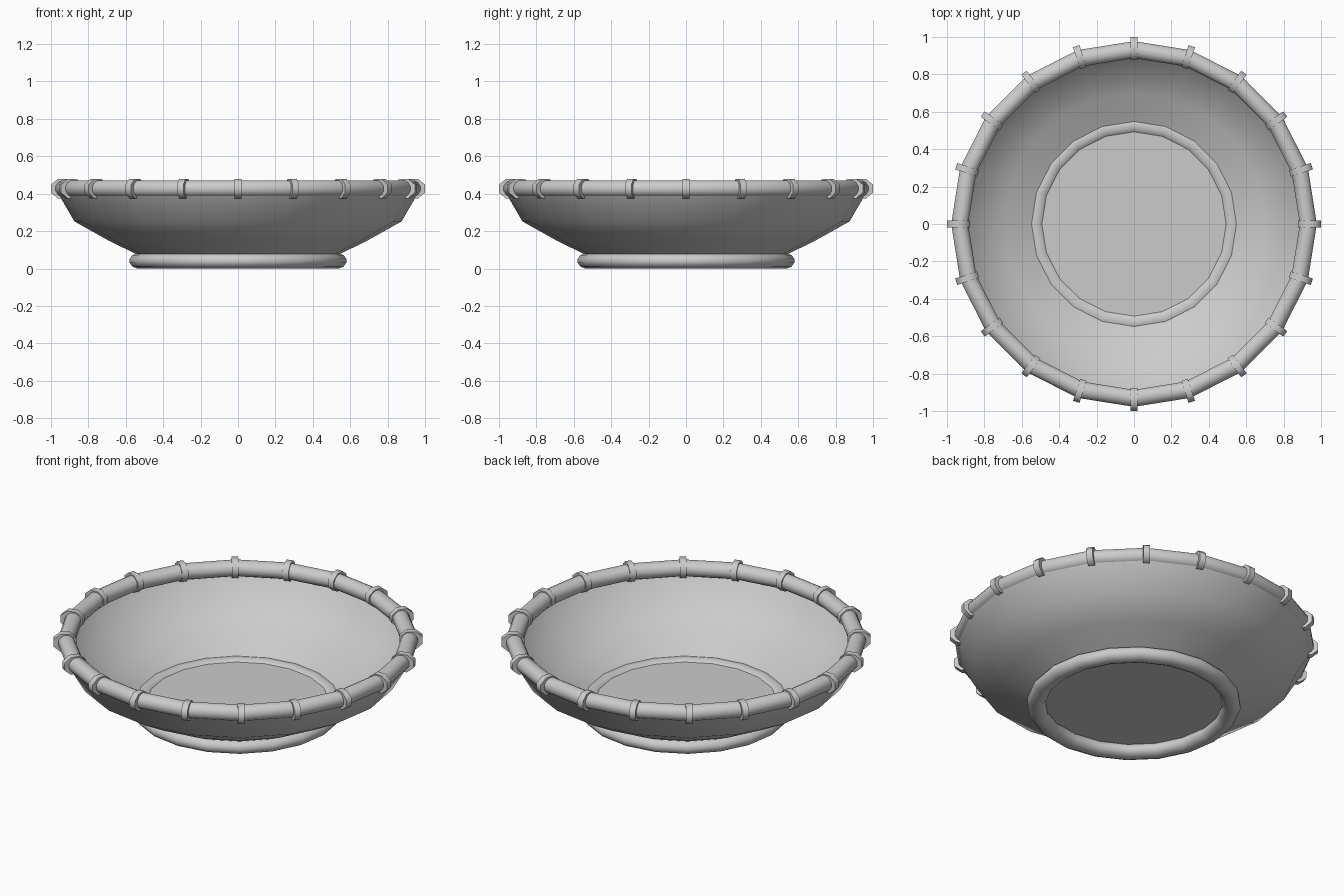
import bpy
import bmesh
from math import sin, cos, pi, radians

if "Cube" in bpy.data.objects:
    bpy.data.objects.remove(bpy.data.objects["Cube"])

SEG = 20  # sides around the bowl


def finish(name, bm, angle):
    bmesh.ops.recalc_face_normals(bm, faces=bm.faces)
    me = bpy.data.meshes.new(name)
    bm.to_mesh(me)
    bm.free()
    ob = bpy.data.objects.new(name, me)
    bpy.context.collection.objects.link(ob)
    bpy.ops.object.select_all(action='DESELECT')
    ob.select_set(True)
    bpy.context.view_layer.objects.active = ob
    bpy.ops.object.shade_smooth_by_angle(angle=radians(angle))
    return ob


def lathe(name, profile, closed=False, angle=60):
    """Spin an (r, z) profile around z in SEG steps; one point makes a disc."""
    bm = bmesh.new()
    rings = []
    for r, z in profile:
        rings.append([bm.verts.new((r * cos(2 * pi * i / SEG), r * sin(2 * pi * i / SEG), z))
                      for i in range(SEG)])
    pairs = list(zip(rings, rings[1:]))
    if closed:
        pairs.append((rings[-1], rings[0]))
    for a, b in pairs:
        for i in range(SEG):
            j = (i + 1) % SEG
            bm.faces.new((a[i], a[j], b[j], b[i]))
    if len(rings) == 1:
        bm.faces.new(rings[0])
    return finish(name, bm, angle)


def oval(r, z, rx, rz, n):
    return [(r + rx * cos(2 * pi * (k + 0.5) / n), z + rz * sin(2 * pi * (k + 0.5) / n))
            for k in range(n)]


RIM_R, RIM_Z = 0.932, 0.427

# Flaring wall that runs into the outside of the rim, and a separate flat floor
lathe("bowl_wall", [(0.535, 0.072), (0.70, 0.154), (0.875, 0.252), (0.972, 0.42)])
lathe("bowl_floor", [(0.51, 0.068)])

# Rounded rim and flattened foot ring
lathe("rim", oval(RIM_R, RIM_Z, 0.047, 0.046, 12), closed=True)
lathe("foot_ring", oval(0.53, 0.041, 0.051, 0.041, 12), closed=True)

# Octagonal bands wrapped around the rim at every corner
bm = bmesh.new()
outer = oval(RIM_R + 0.006, RIM_Z, 0.067, 0.056, 8)
inner = oval(RIM_R, RIM_Z, 0.045, 0.044, 8)
for i in range(SEG):
    a = 2 * pi * i / SEG
    loops = []
    for section, w in ((inner, -0.018), (outer, -0.018), (outer, 0.018), (inner, 0.018)):
        loops.append([bm.verts.new((r * cos(a) - w * sin(a), r * sin(a) + w * cos(a), z))
                      for r, z in section])
    for k in range(4):
        p, q = loops[k], loops[(k + 1) % 4]
        for m in range(8):
            n = (m + 1) % 8
            bm.faces.new((p[m], p[n], q[n], q[m]))
finish("rim_bands", bm, 60)
